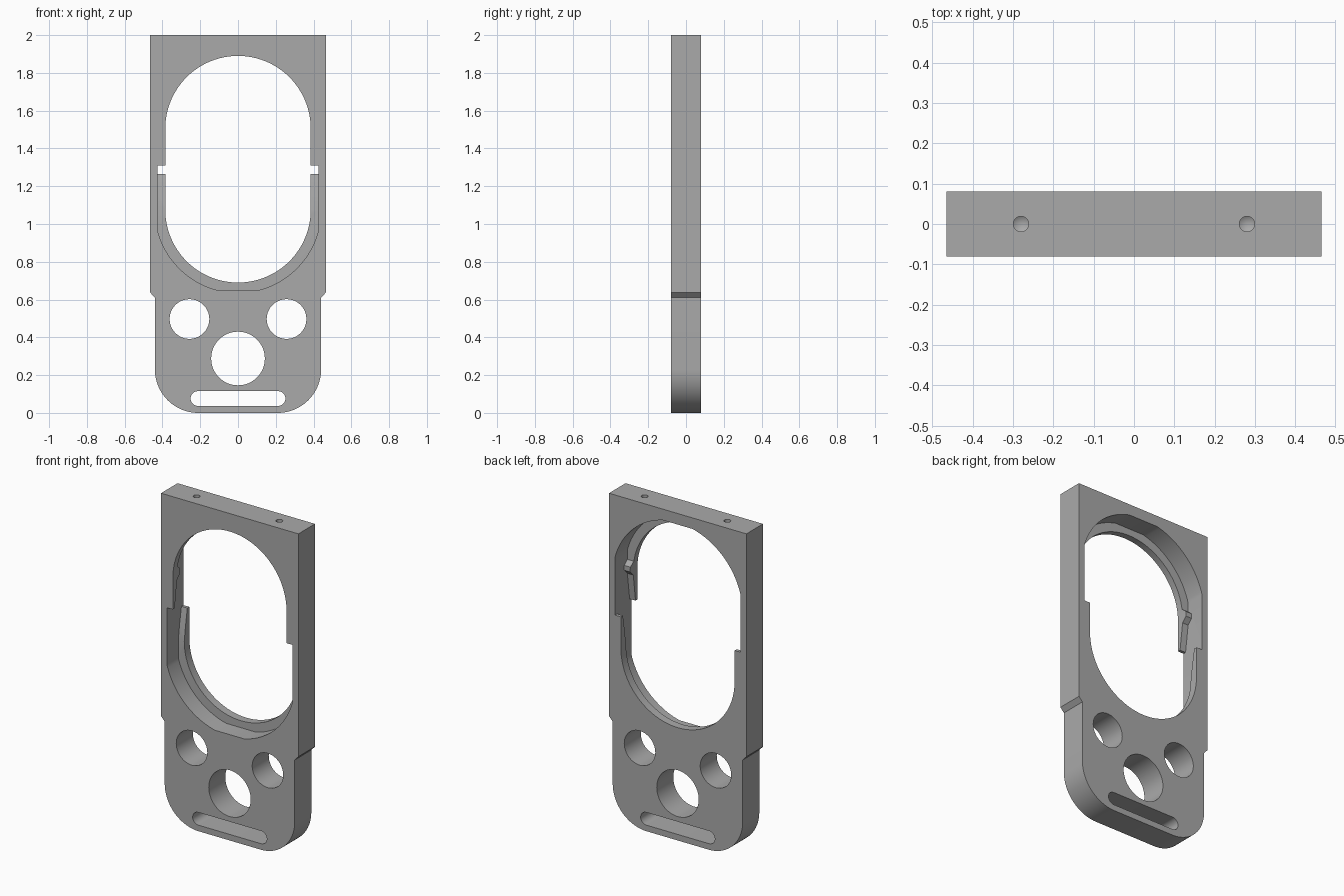
import bpy, bmesh, math
from mathutils import Vector

if "Cube" in bpy.data.objects:
    bpy.data.objects.remove(bpy.data.objects["Cube"], do_unlink=True)

HALF = 0.08          # half thickness of the plate
MID = 1.29           # height of the window centre

grey = bpy.data.materials.new("plain grey")
grey.use_nodes = True
grey.diffuse_color = (0.4, 0.4, 0.4, 1)
grey.node_tree.nodes["Principled BSDF"].inputs["Base Color"].default_value = grey.diffuse_color


def prism(name, points, place, direction):
    """Extrude a flat outline; place maps 2D points into space."""
    bm = bmesh.new()
    face = bm.faces.new([bm.verts.new(place(a, b)) for a, b in points])
    res = bmesh.ops.extrude_face_region(bm, geom=[face])
    moved = [v for v in res["geom"] if isinstance(v, bmesh.types.BMVert)]
    bmesh.ops.translate(bm, verts=moved, vec=Vector(direction))
    bmesh.ops.recalc_face_normals(bm, faces=bm.faces)
    return finish(name, bm)


def finish(name, bm):
    mesh = bpy.data.meshes.new(name)
    bm.to_mesh(mesh)
    bm.free()
    mesh.materials.append(grey)
    obj = bpy.data.objects.new(name, mesh)
    bpy.context.collection.objects.link(obj)
    return obj


def through(name, points, depth=HALF + 0.05):
    return prism(name, points, lambda x, z: (x, -depth, z), (0, 2 * depth, 0))


def crosswise(name, points):
    return prism(name, points, lambda y, z: (-0.6, y, z), (1.2, 0, 0))


def arc(cx, cz, r, start, end, n=24):
    angles = [math.radians(start + (end - start) * i / n) for i in range(n + 1)]
    return [(cx + r * math.cos(a), cz + r * math.sin(a)) for a in angles]


def circle(cx, cz, r):
    return arc(cx, cz, r, 0, 360, 64)[:-1]


def combine(target, tool, operation):
    mod = target.modifiers.new("cut", "BOOLEAN")
    mod.operation, mod.solver, mod.object = operation, "EXACT", tool
    graph = bpy.context.evaluated_depsgraph_get()
    graph.update()
    mesh = bpy.data.meshes.new_from_object(target.evaluated_get(graph))
    target.modifiers.clear()
    target.data = mesh
    bpy.data.objects.remove(tool, do_unlink=True)


# Plate with stepped sides and rounded lower corners
right_side = arc(0.21, 0.23, 0.23, -90, 0) + [(0.44, 0.61), (0.465, 0.637), (0.465, 2)]
plate = through("plate", right_side + [(-x, z) for x, z in reversed(right_side)], HALF)

# Long round-ended window
window = arc(0, 1.505, 0.385, 0, 180, 48) + arc(0, 1.075, 0.385, 180, 360, 48)
combine(plate, through("window_cutter", window), "DIFFERENCE")

# Pocket outline: straight sides, arcs and a flat end
side_angle = math.degrees(math.acos(0.425 / 0.44))
flat_angle = math.degrees(math.acos(0.1 / 0.44))
bottom = arc(0, 1.076, 0.44, -side_angle, -flat_angle)
bottom += [(-x, z) for x, z in reversed(bottom)]
lower_pocket = bottom + [(-0.425, 1.31), (0.425, 1.31)]
upper_pocket = [(x, 2 * MID - z) for x, z in bottom] + [(-0.425, 1.265), (0.425, 1.265)]

# Depth profiles: a tapered lip at the back below, a ridged lip at the front above
lower_depth = [(-0.1, 0.6), (0.03, 0.6), (0.03, 1.07), (0.042, 1.16), (0.06, 1.265),
               (0.1, 1.265), (0.1, 1.35), (-0.1, 1.35)]
upper_depth = [(0.1, 1.98), (-0.04, 1.98), (-0.04, 1.56), (-0.01, 1.535), (-0.01, 1.505),
               (-0.04, 1.475), (-0.062, 1.31), (-0.062, 1.22), (0.1, 1.22)]
for outline, depth in ((lower_pocket, lower_depth), (upper_pocket, upper_depth)):
    pocket = through("pocket_cutter", outline)
    combine(pocket, crosswise("depth_cutter", depth), "INTERSECT")
    combine(plate, pocket, "DIFFERENCE")

# Round holes and strap slot
slot = arc(0.212, 0.076, 0.039, -90, 90) + arc(-0.212, 0.076, 0.039, 90, 270)
for outline in (circle(-0.257, 0.497, 0.105), circle(0.257, 0.497, 0.105),
                circle(0, 0.288, 0.142), slot):
    combine(plate, through("hole_cutter", outline), "DIFFERENCE")

# Drilled holes with cone tips in the top edge
for x in (-0.28, 0.28):
    bm = bmesh.new()
    rings = []
    for z in (2.05, 1.93):
        rings.append([bm.verts.new((x + a, b, z)) for a, b in circle(0, 0, 0.019)[::2]])
    tip = bm.verts.new((x, 0, 1.918))
    bm.faces.new(rings[0])
    for i in range(len(rings[0])):
        j = (i + 1) % len(rings[0])
        bm.faces.new((rings[0][i], rings[0][j], rings[1][j], rings[1][i]))
        bm.faces.new((rings[1][i], rings[1][j], tip))
    bmesh.ops.recalc_face_normals(bm, faces=bm.faces)
    combine(plate, finish("drill_cutter", bm), "DIFFERENCE")

# Smooth curved walls, sharp edges kept
bpy.ops.object.select_all(action="DESELECT")
plate.select_set(True)
bpy.context.view_layer.objects.active = plate
bpy.ops.object.shade_smooth_by_angle(angle=math.radians(25))
